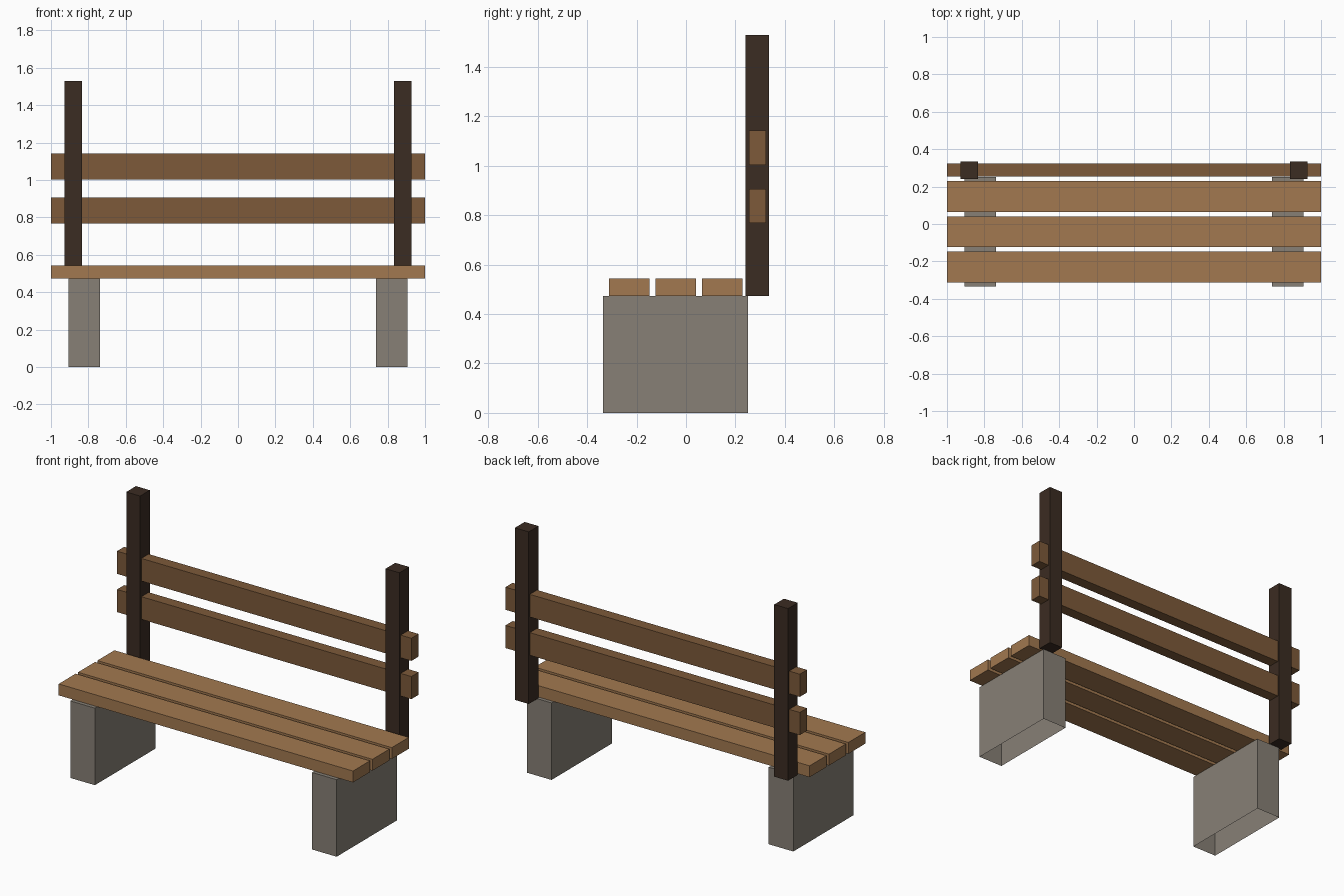
import bpy
import bmesh

if "Cube" in bpy.data.objects:
    bpy.data.objects.remove(bpy.data.objects["Cube"], do_unlink=True)


def make_material(name, rgb):
    mat = bpy.data.materials.new(name)
    mat.use_nodes = True
    colour = (*rgb, 1)
    mat.diffuse_color = colour
    mat.node_tree.nodes["Principled BSDF"].inputs["Base Color"].default_value = colour
    return mat


light_wood = make_material("light wood", (0.36, 0.19, 0.08))
mid_wood = make_material("mid wood", (0.205, 0.102, 0.042))
dark_wood = make_material("dark wood", (0.044, 0.025, 0.016))
concrete = make_material("concrete", (0.242, 0.216, 0.181))


def box(name, x, y, z, mat, open_bottom=False):
    """Box spanning the (low, high) range on each axis."""
    bm = bmesh.new()
    bmesh.ops.create_cube(bm, size=1)
    for v in bm.verts:
        v.co = [r[0] if c < 0 else r[1] for c, r in zip(v.co, (x, y, z))]
    if open_bottom:
        bm.normal_update()
        bottom = [f for f in bm.faces if f.normal.z < -0.5]
        bmesh.ops.delete(bm, geom=bottom, context='FACES_ONLY')
    mesh = bpy.data.meshes.new(name)
    bm.to_mesh(mesh)
    bm.free()
    mesh.materials.append(mat)
    obj = bpy.data.objects.new(name, mesh)
    bpy.context.collection.objects.link(obj)
    return obj


def mirrored(x, side):
    return tuple(sorted(side * value for value in x))


SEAT_Z = 0.473
FULL = (-1, 1)

# Block legs and back posts, one of each per side
for side, label in ((1, "left"), (-1, "right")):
    box(f"{label}_leg", mirrored((0.738, 0.905), side), (-0.335, 0.251),
        (0, SEAT_Z), concrete, open_bottom=True)
    box(f"{label}_post", mirrored((0.834, 0.928), side), (0.241, 0.335),
        (SEAT_Z, 1.53), dark_wood)

# Three seat planks
for i in range(3):
    y = -0.312 + i * 0.188
    box(f"seat_plank_{i + 1}", FULL, (y, y + 0.165), (SEAT_Z, 0.543), light_wood)

# Two backrest rails passing through the posts
for name, z in (("lower_back_rail", 0.768), ("upper_back_rail", 1.003)):
    box(name, FULL, (0.254, 0.324), (z, z + 0.139), mid_wood)
